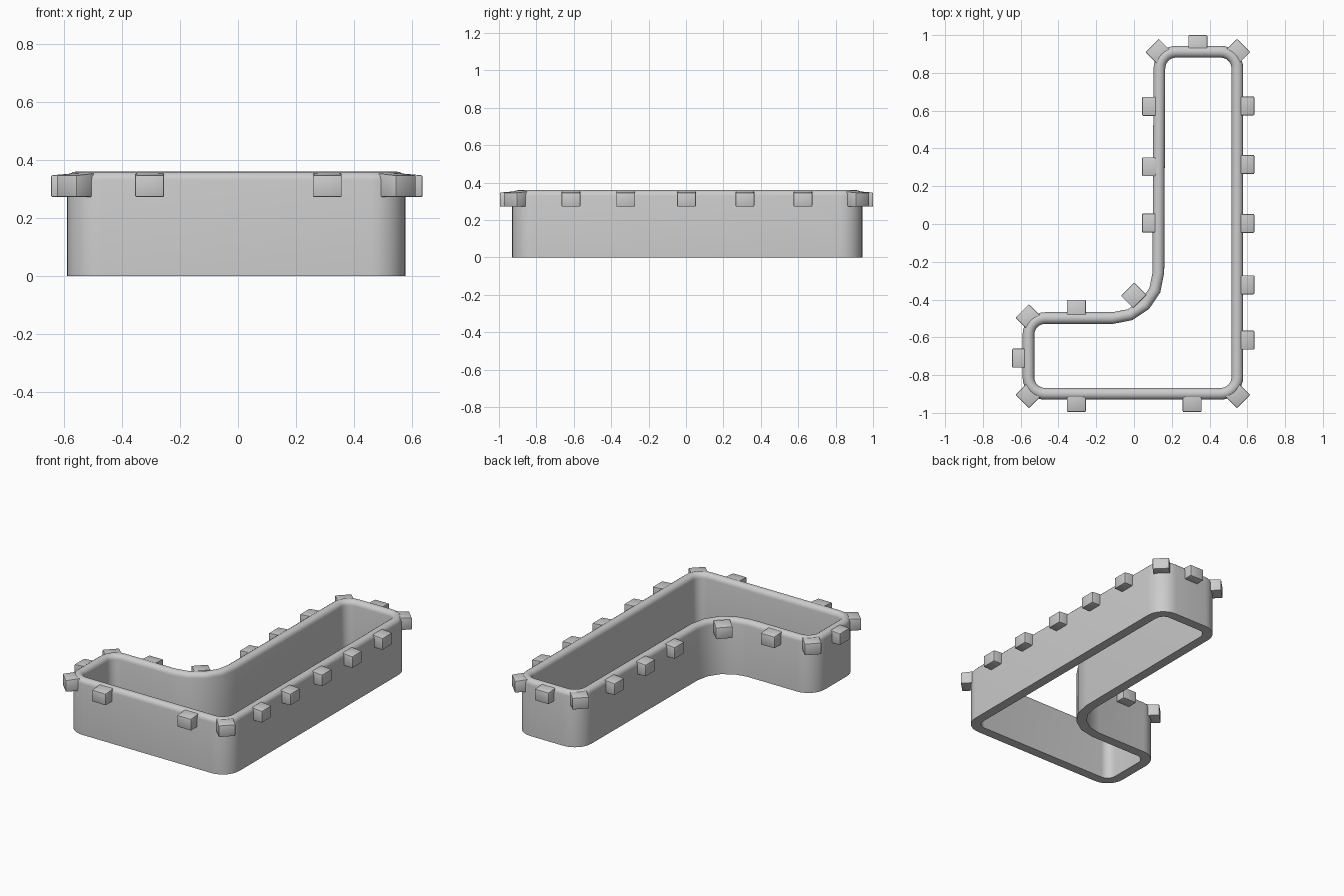
import bpy, bmesh, math
from mathutils import Vector, Matrix

if "Cube" in bpy.data.objects:
    bpy.data.objects.remove(bpy.data.objects["Cube"])

WALL, HEIGHT, ROUND = 0.062, 0.36, 0.03

# L-shaped outer outline, counter-clockwise: x, y, corner radius, segments
CORNERS = [(-0.59, -0.93, 0.12, 8), (0.578, -0.93, 0.12, 8),
           (0.578, 0.943, 0.12, 8), (0.104, 0.943, 0.12, 8),
           (0.097, -0.467, 0.21, 4), (-0.59, -0.467, 0.12, 8)]


def fillet_outline(corners):
    """Return (point, outward normal) pairs around the rounded outline."""
    out = []
    n = len(corners)
    for i, (x, y, r, seg) in enumerate(corners):
        p = Vector((x, y))
        a = (p - Vector(corners[i - 1][:2])).normalized()
        b = (Vector(corners[(i + 1) % n][:2]) - p).normalized()
        turn = math.atan2(a.x * b.y - a.y * b.x, a.dot(b))
        sign = 1 if turn > 0 else -1
        start = p - a * (r * math.tan(abs(turn) / 2))
        na = Vector((a.y, -a.x))
        centre = start - na * r * sign
        for k in range(seg + 1):
            nk = Matrix.Rotation(turn * k / seg, 2) @ na
            out.append((centre + nk * r * sign, nk))
    return out


def finish(bm, name, angle):
    bmesh.ops.recalc_face_normals(bm, faces=bm.faces)
    me = bpy.data.meshes.new(name)
    bm.to_mesh(me)
    bm.free()
    ob = bpy.data.objects.new(name, me)
    bpy.context.collection.objects.link(ob)
    bpy.ops.object.select_all(action='DESELECT')
    ob.select_set(True)
    bpy.context.view_layer.objects.active = ob
    bpy.ops.object.shade_smooth_by_angle(angle=math.radians(angle))
    return ob


# Wall: profile (inset, height) with rounded top edge, swept round the outline
profile = [(0, 0)]
for k in range(9):
    t = math.pi * k / 8
    profile.append((WALL / 2 - WALL / 2 * math.cos(t),
                    HEIGHT - ROUND + ROUND * math.sin(t)))
profile.append((WALL, 0))

bm = bmesh.new()
rings = [[bm.verts.new((*(p - nrm * d), z)) for d, z in profile]
         for p, nrm in fillet_outline(CORNERS)]
for i, ring in enumerate(rings):
    nxt = rings[(i + 1) % len(rings)]
    for j in range(len(profile)):
        k = (j + 1) % len(profile)
        bm.faces.new((ring[j], nxt[j], nxt[k], ring[k]))
finish(bm, "border_wall", 40)


def lug(name, x, y, angle):
    """Block whose outer face centre is at x, y, facing the given angle."""
    bm = bmesh.new()
    bmesh.ops.create_cube(bm, size=1)
    for v in bm.verts:
        outer = v.co.x > 0
        top = (0.347 if outer else 0.355)
        v.co = Vector((0 if outer else -0.092, v.co.y * 0.1,
                       top if v.co.z > 0 else 0.272))
    bmesh.ops.bevel(bm, geom=bm.edges[:], offset=0.005, segments=2,
                    profile=0.5, affect='EDGES')
    bm.transform(Matrix.Translation((x, y, 0)) @
                 Matrix.Rotation(math.radians(angle), 4, 'Z'))
    finish(bm, name, 30)


# Side lugs
lugs = [(0.637, y, 0) for y in (0.625, 0.315, 0.003, -0.322, -0.615)]
lugs += [(0.043, y, 180) for y in (0.623, 0.303, 0.005)]
lugs += [(x, -0.995, -90) for x in (-0.305, 0.308)]
lugs += [(0.338, 1.0, 90), (-0.305, -0.402, 90), (-0.645, -0.71, 180)]
# Corner lugs
lugs += [(0.58, 0.945, 45), (0.096, 0.945, 135), (0.58, -0.94, -45),
         (-0.592, -0.94, -135), (-0.592, -0.46, 135), (-0.034, -0.345, 135)]
for i, (x, y, a) in enumerate(lugs):
    lug(f"edge_lug_{i + 1}", x, y, a)
